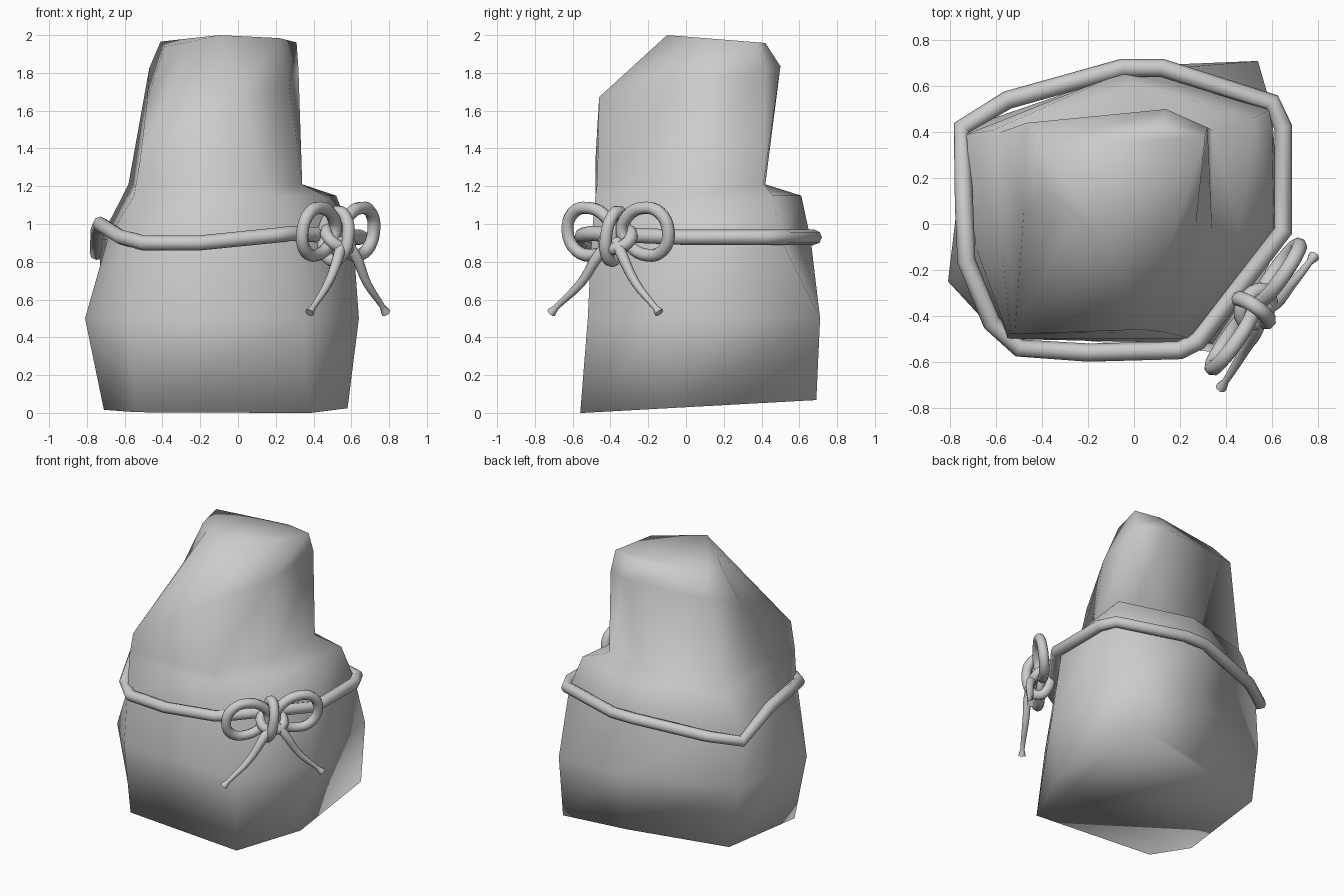
import bpy, bmesh, math
from mathutils import Vector

if "Cube" in bpy.data.objects:
    bpy.data.objects.remove(bpy.data.objects["Cube"])


def finish(obj, angle):
    bpy.ops.object.select_all(action='DESELECT')
    obj.select_set(True)
    bpy.context.view_layer.objects.active = obj
    if obj.type == 'CURVE':
        bpy.ops.object.convert(target='MESH')
    bpy.ops.object.shade_smooth_by_angle(angle=math.radians(angle))


def tube(name, points, radius, cyclic=False, smooth=True, radii=None):
    cu = bpy.data.curves.new(name, 'CURVE')
    cu.dimensions = '3D'
    cu.bevel_depth = radius
    cu.bevel_resolution = 2
    cu.resolution_u = 4
    cu.use_fill_caps = True
    sp = cu.splines.new('BEZIER' if smooth else 'POLY')
    pts = sp.bezier_points if smooth else sp.points
    pts.add(len(points) - 1)
    for i, (p, co) in enumerate(zip(pts, points)):
        if smooth:
            p.co = co
            p.handle_left_type = p.handle_right_type = 'AUTO'
        else:
            p.co = (*co, 1)
        p.radius = radii[i] if radii else 1
    sp.use_cyclic_u = cyclic
    obj = bpy.data.objects.new(name, cu)
    bpy.context.collection.objects.link(obj)
    finish(obj, 50)


# Boulder: stacked seven-sided outlines, corners running front-left,
# front-right, right, back-right, back, back-left, left
base = [(-.54, -.48), (.38, -.56), (.58, -.1), (.52, .69), (.05, .62), (-.66, .44), (-.71, -.25)]
belly = [(-.58, -.5), (.34, -.52), (.64, -.08), (.54, .71), (.05, .69), (-.73, .42), (-.81, -.25)]
waist = [(-.55, -.5), (.25, -.5), (.61, -.03), (.6, .5), (-.05, .66), (-.73, .39), (-.69, -.1)]
ledge = [(-.55, -.48), (.17, -.48), (.46, -.03), (.52, .46), (0, .61), (-.61, .41), (-.58, -.05)]
neck = [(-.54, -.48), (.13, -.47), (.34, -.03), (.34, .41), (.1, .42), (-.58, .4), (-.55, -.05)]
shoulder = [(-.52, -.48), (.03, -.46), (.27, 0), (.32, .42), (.14, .5), (-.47, .44), (-.48, .05)]
crown = [(-.27, .02), (-.1, -.1), (.22, .1), (.31, .38), (.12, .42), (-.41, .33), (-.39, .15)]

# Each level: outline, height, slope along y, drop of the front-left and left corners
levels = [(base, .03, .055, 0, 0), (belly, .5, 0, 0, 0), (waist, .92, 0, 0, 0),
          (ledge, 1.15, 0, 0, 0), (neck, 1.21, 0, 0, 0),
          (shoulder, 1.75, .17, .34, .1), (crown, 1.992, -.08, .03, .04)]
bm = bmesh.new()
loops = []
for outline, h, k, drop_front, drop_left in levels:
    drops = [drop_front, 0, 0, 0, 0, 0, drop_left]
    loops.append([bm.verts.new((x, y, h + k * y - d)) for (x, y), d in zip(outline, drops)])
for lo, hi in zip(loops, loops[1:]):
    for i in range(len(lo)):
        j = (i + 1) % len(lo)
        bm.faces.new((lo[i], lo[j], hi[j], hi[i]))
bm.faces.new(loops[0][::-1])
bm.faces.new(loops[-1])
bmesh.ops.recalc_face_normals(bm, faces=bm.faces)
me = bpy.data.meshes.new("boulder")
bm.to_mesh(me)
bm.free()
boulder = bpy.data.objects.new("boulder", me)
bpy.context.collection.objects.link(boulder)
finish(boulder, 120)

# Rope wrapped around the boulder
tube("rope_loop", [
    (-.5, -.54, .9), (-.2, -.56, .9), (.2, -.55, .94), (.28, -.51, .95),
    (.65, -.03, .93), (.65, .42, .93), (.6, .53, .93), (.12, .68, .93),
    (-.05, .68, .93), (-.55, .54, .88), (-.75, .42, .85), (-.74, .08, .97),
    (-.73, -.16, 1), (-.62, -.43, .93)], .04, True, False)

# Bow frame: u runs along the bow, n points out from the boulder
U, N, C = Vector((.58, .82, 0)), Vector((.82, -.58, 0)), Vector((.53, -.36, 0))


def bow(u, n, z):
    return C + U * u + N * n + Vector((0, 0, z))


ring = [k * math.pi / 4 for k in range(8)]
ends = [.95, .9, .7, .45, .75]
for side, s in (("left", -1), ("right", 1)):
    # Bow loop, wider at its outer end
    tube("bow_loop_" + side, [
        bow(s * (.175 + .15 * math.cos(a)), .02 * math.sin(a),
            .96 + (.125 + .02 * math.cos(a)) * math.sin(a)) for a in ring], .034, True)
    # Tapered hanging end with a flared tip
    spread = 1.1 if s < 0 else .95
    tube("tail_" + side, [bow(s * spread * u, n, z) for u, n, z in (
        (.01, .03, .91), (.07, .06, .84), (.17, .07, .69), (.31, .08, .56), (.34, .08, .53))],
        .034, radii=ends)

# Knot: upright ring plus a small crossing wrap
tube("knot_ring", [bow(-.02 + .02 * math.sin(a), .08 * math.cos(a), .935 + .13 * math.sin(a))
                   for a in ring], .034, True)
tube("knot_wrap", [bow(.08 * math.cos(a), .05 * math.sin(a), .92 - .05 * math.sin(a)) for a in ring],
     .034, True)
